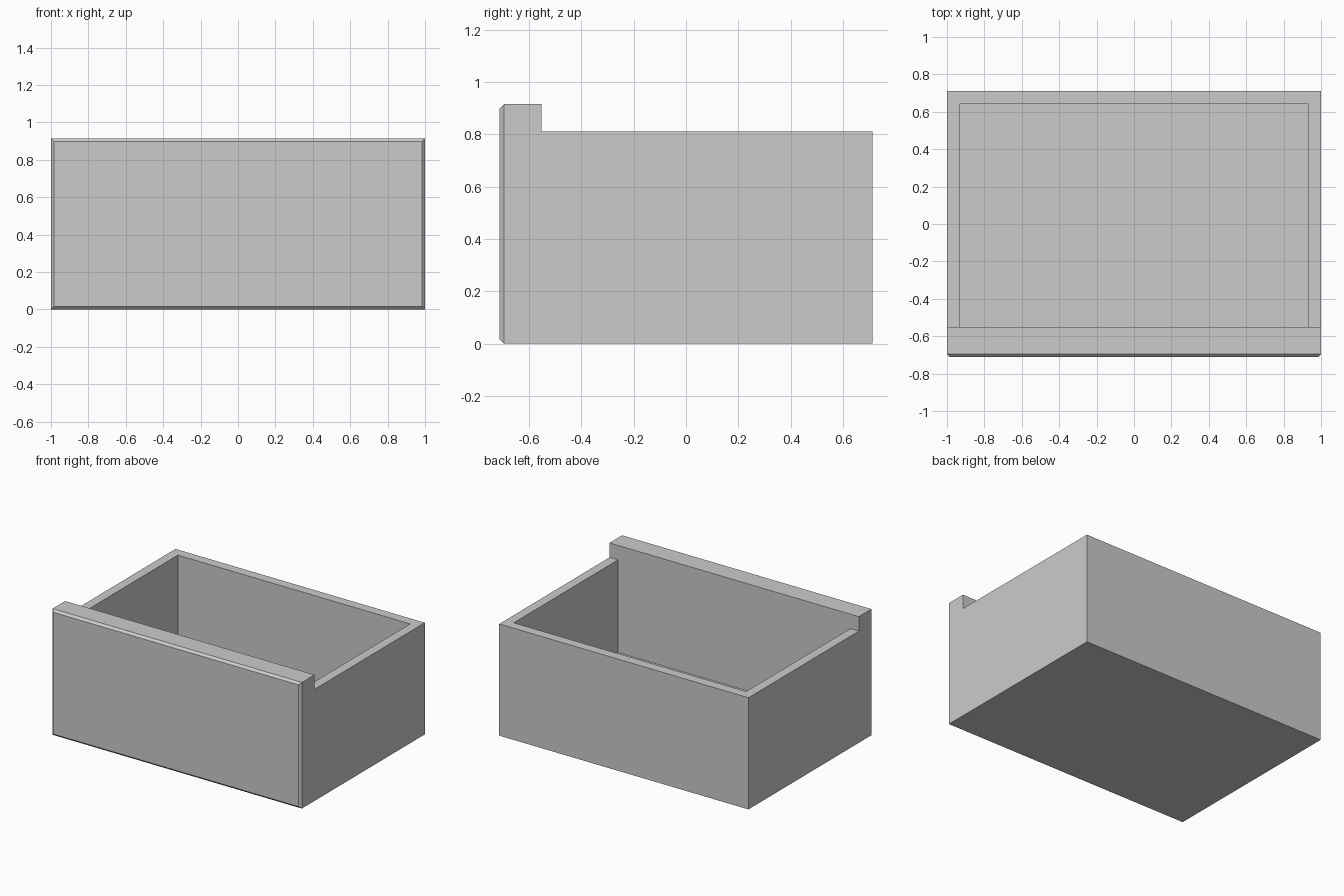
import bpy
import bmesh
from mathutils import Vector

cube = bpy.data.objects.get("Cube")
if cube:
    bpy.data.objects.remove(cube, do_unlink=True)

# Main sizes
HALF_X, HALF_Y = 1.0, 0.712
RIM_Z, FRONT_Z, FLOOR_Z = 0.81, 0.915, 0.138
PANEL_Y = -0.552
INNER_X, INNER_Y = 0.932, 0.642
CHAMFER = 0.016


def flat_material(name, colour):
    mat = bpy.data.materials.new(name)
    mat.use_nodes = True
    mat.diffuse_color = colour
    mat.node_tree.nodes["Principled BSDF"].inputs["Base Color"].default_value = colour
    return mat


def cut(bm, point, normal):
    geom = bm.verts[:] + bm.edges[:] + bm.faces[:]
    bmesh.ops.bisect_plane(bm, geom=geom, plane_co=point, plane_no=normal)


def pull_face(bm, near, height):
    """Extrude the upward face closest to a point to a new height."""
    tops = [f for f in bm.faces if abs(f.normal.z) > 0.9]
    face = min(tops, key=lambda f: (f.calc_center_median() - Vector(near)).length)
    new = bmesh.ops.extrude_discrete_faces(bm, faces=[face])["faces"][0]
    for v in new.verts:
        v.co.z = height


bm = bmesh.new()

# Solid block up to the rim
bmesh.ops.create_cube(bm, size=2)
for v in bm.verts:
    v.co = Vector((v.co.x * HALF_X, v.co.y * HALF_Y, (v.co.z + 1) / 2 * RIM_Z))
bm.normal_update()

# Taller front panel
cut(bm, (0, PANEL_Y, 0), (0, 1, 0))
bm.normal_update()
pull_face(bm, (0, (PANEL_Y - HALF_Y) / 2, RIM_Z), FRONT_Z)

# Open compartment behind the panel
for side in (-1, 1):
    cut(bm, (side * INNER_X, 0, 0), (1, 0, 0))
cut(bm, (0, INNER_Y, 0), (0, 1, 0))
bm.normal_update()
pull_face(bm, (0, (PANEL_Y + INNER_Y) / 2, RIM_Z), FLOOR_Z)

# Merge flat areas into clean faces
bmesh.ops.recalc_face_normals(bm, faces=bm.faces[:])
bmesh.ops.dissolve_limit(bm, angle_limit=0.01, verts=bm.verts[:], edges=bm.edges[:])

# Chamfer around the front face
front_edges = [e for e in bm.edges if all(v.co.y < -HALF_Y + 0.001 for v in e.verts)]
bmesh.ops.bevel(bm, geom=front_edges, offset=CHAMFER, offset_type='OFFSET',
                segments=1, profile=0.5, affect='EDGES')
bmesh.ops.recalc_face_normals(bm, faces=bm.faces[:])

mesh = bpy.data.meshes.new("drawer")
bm.to_mesh(mesh)
bm.free()
mesh.materials.append(flat_material("plain grey", (0.6, 0.6, 0.6, 1)))
drawer = bpy.data.objects.new("drawer", mesh)
bpy.context.collection.objects.link(drawer)
